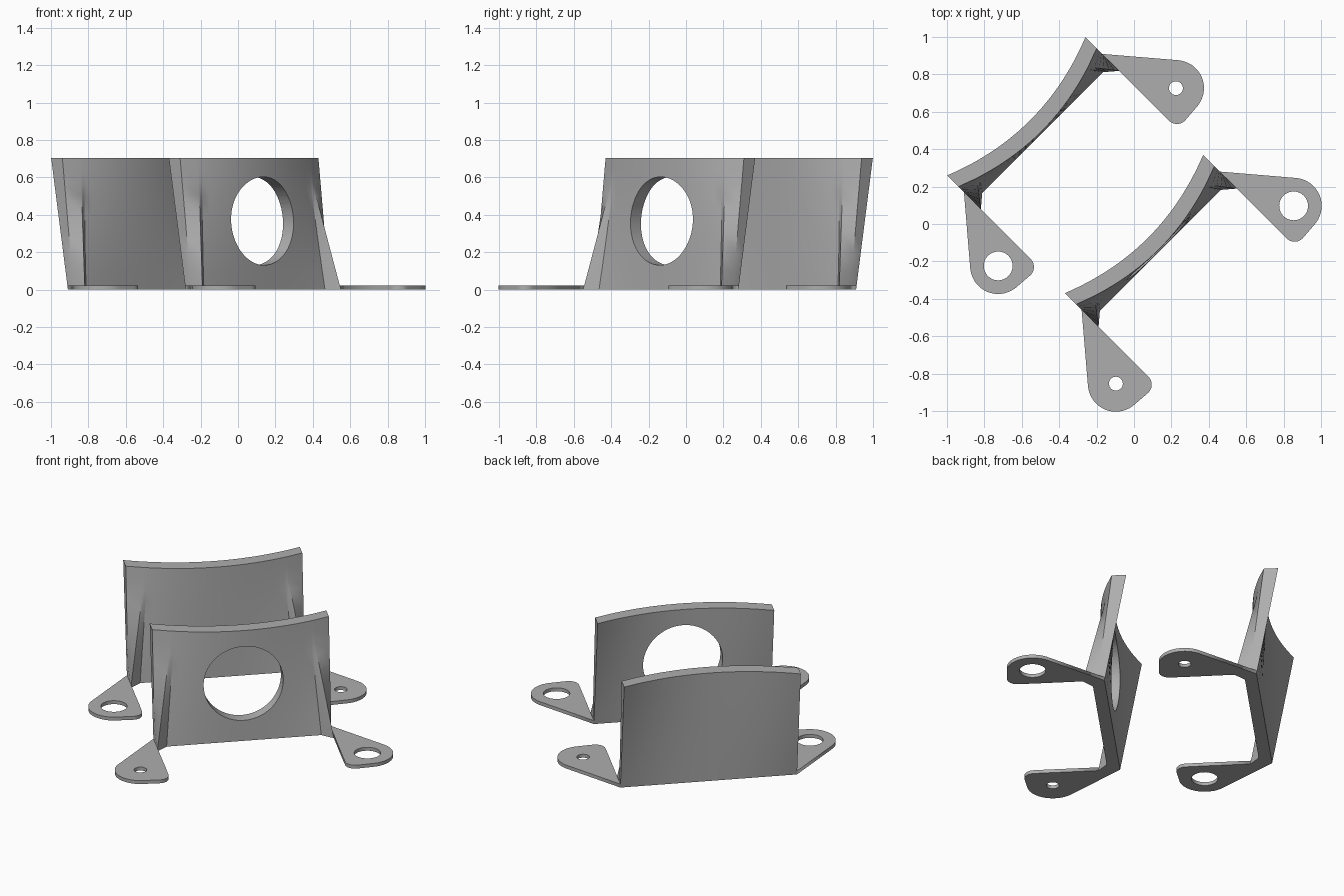
import bpy, bmesh, math
from mathutils import Vector
from mathutils.geometry import convex_hull_2d

if "Cube" in bpy.data.objects:
    bpy.data.objects.remove(bpy.data.objects["Cube"])

R2 = math.sqrt(2)
HALF, TOP, RIB = 0.523, 0.705, 0.57   # half width, wall height, rib height
BOW = 0.105                           # bow of the wall's top edge

grey = bpy.data.materials.new("grey")
grey.diffuse_color = (0.42, 0.42, 0.42, 1)
grey.use_nodes = True
grey.node_tree.nodes["Principled BSDF"].inputs["Base Color"].default_value = grey.diffuse_color


def lerp(a, b, t):
    return a + (b - a) * t


def place(u, v):
    """u runs along the wall, v runs across it; both lie diagonally on the ground."""
    return ((u + v) / R2, (u - v) / R2)


def back(u, z):
    return lerp(0.127, BOW * (1 - (u / HALF) ** 2), z / TOP)


def front(u, z):
    return lerp(0.2, 0.085 + BOW * (1 - (u / HALF) ** 2), z / TOP)


def section(z):
    """Horizontal outline of the wall, with a corner rib at each end."""
    n = 24
    pts = [(lerp(-HALF, HALF, i / n), 0) for i in range(n + 1)]
    pts = [(u, back(u, z)) for u, _ in pts]
    t = min(z / RIB, 1)
    cu = lerp(HALF, 0.43, t)                       # rib crest
    cv = lerp(0.255, front(0.43, RIB), t) if z < RIB else front(cu, z)
    fu = cu - lerp(0.065, 0.02, t)                 # end of the fillet
    fv = front(fu, z)
    half = [(HALF, lerp(0.17, 0.085, z / TOP)), (cu, cv)]
    for k in range(1, 6):
        a = k / 6 * math.pi / 2
        u = lerp(fu, cu, 1 - math.sin(a))
        half.append((u, lerp(lerp(cv, fv, k / 6), lerp(cv, fv, math.sin(a)), 0)
                     if t >= 1 else lerp(fv, cv, 1 - math.cos(math.pi / 2 - a))))
    if t >= 1:
        half = half[:2] + [(u, front(u, z)) for u, _ in half[2:]]
    mid = [(lerp(fu, -fu, i / 18), 0) for i in range(19)]
    mid = [(u, front(u, z)) for u, _ in mid]
    return pts + half + mid + [(-u, v) for u, v in reversed(half)]


def activate(ob):
    bpy.ops.object.select_all(action='DESELECT')
    ob.select_set(True)
    bpy.context.view_layer.objects.active = ob


def make_wall(name, shift, window):
    bm = bmesh.new()
    rings = []
    for z in (0, 0.1, 0.2, 0.3, 0.4, 0.5, RIB, 0.64, TOP):
        rings.append([bm.verts.new((*place(u, v + shift), z)) for u, v in section(z)])
    n = len(rings[0])
    for a, b in zip(rings, rings[1:]):
        for i in range(n):
            j = (i + 1) % n
            bm.faces.new((a[i], a[j], b[j], b[i]))
    bm.faces.new(rings[0])
    bm.faces.new(rings[-1])
    bmesh.ops.recalc_face_normals(bm, faces=bm.faces)
    me = bpy.data.meshes.new(name)
    bm.to_mesh(me)
    bm.free()
    ob = bpy.data.objects.new(name, me)
    bpy.context.collection.objects.link(ob)
    me.materials.append(grey)
    if window:
        # round window cut straight through the wall
        x, y = place(0, shift + 0.15)
        bpy.ops.mesh.primitive_cylinder_add(vertices=64, radius=0.236, depth=0.6,
                                            location=(x, y, 0.367),
                                            rotation=(math.pi / 2, 0, math.pi / 4))
        cutter = bpy.context.object
        cutter.name = "window_cutter"
        cutter.data.materials.append(grey)
        mod = ob.modifiers.new("window", 'BOOLEAN')
        mod.operation, mod.object, mod.solver = 'DIFFERENCE', cutter, 'EXACT'
        activate(ob)
        bpy.ops.object.modifier_apply(modifier=mod.name)
        bpy.data.objects.remove(cutter)
    activate(ob)
    bpy.ops.object.shade_smooth_by_angle(angle=math.radians(25))


def circle(u, v, r, n=48):
    return [(u + r * math.cos(2 * math.pi * i / n), v + r * math.sin(2 * math.pi * i / n))
            for i in range(n)]


def make_foot(name, side, shift, hole):
    """Flat rounded tab with a screw hole, narrowing to the wall's corner."""
    outline = [(HALF, 0.127)] + circle(0.672, 0.535, 0.15) + circle(0.583, 0.632, 0.06)
    outline = [outline[i] for i in convex_hull_2d([Vector(p) for p in outline])]
    cu = bpy.data.curves.new(name, 'CURVE')
    cu.dimensions, cu.fill_mode, cu.extrude = '2D', 'BOTH', 0.011
    for loop in (outline, circle(0.672, 0.535, hole)):
        sp = cu.splines.new('POLY')
        sp.points.add(len(loop) - 1)
        for p, (u, v) in zip(sp.points, loop):
            p.co = (*place(side * u, v + shift), 0, 1)
        sp.use_cyclic_u = True
    cu.materials.append(grey)
    ob = bpy.data.objects.new(name, cu)
    ob.location.z = 0.011
    bpy.context.collection.objects.link(ob)
    activate(ob)
    bpy.ops.object.convert(target='MESH')


# Two brackets: the front one has the window, and the hole sizes swap sides
for label, shift, window, left, right in (("front", 0, True, 0.037, 0.077),
                                          ("rear", -0.89, False, 0.077, 0.037)):
    make_wall(label + "_wall", shift, window)
    make_foot(label + "_left_foot", -1, shift, left)
    make_foot(label + "_right_foot", 1, shift, right)
